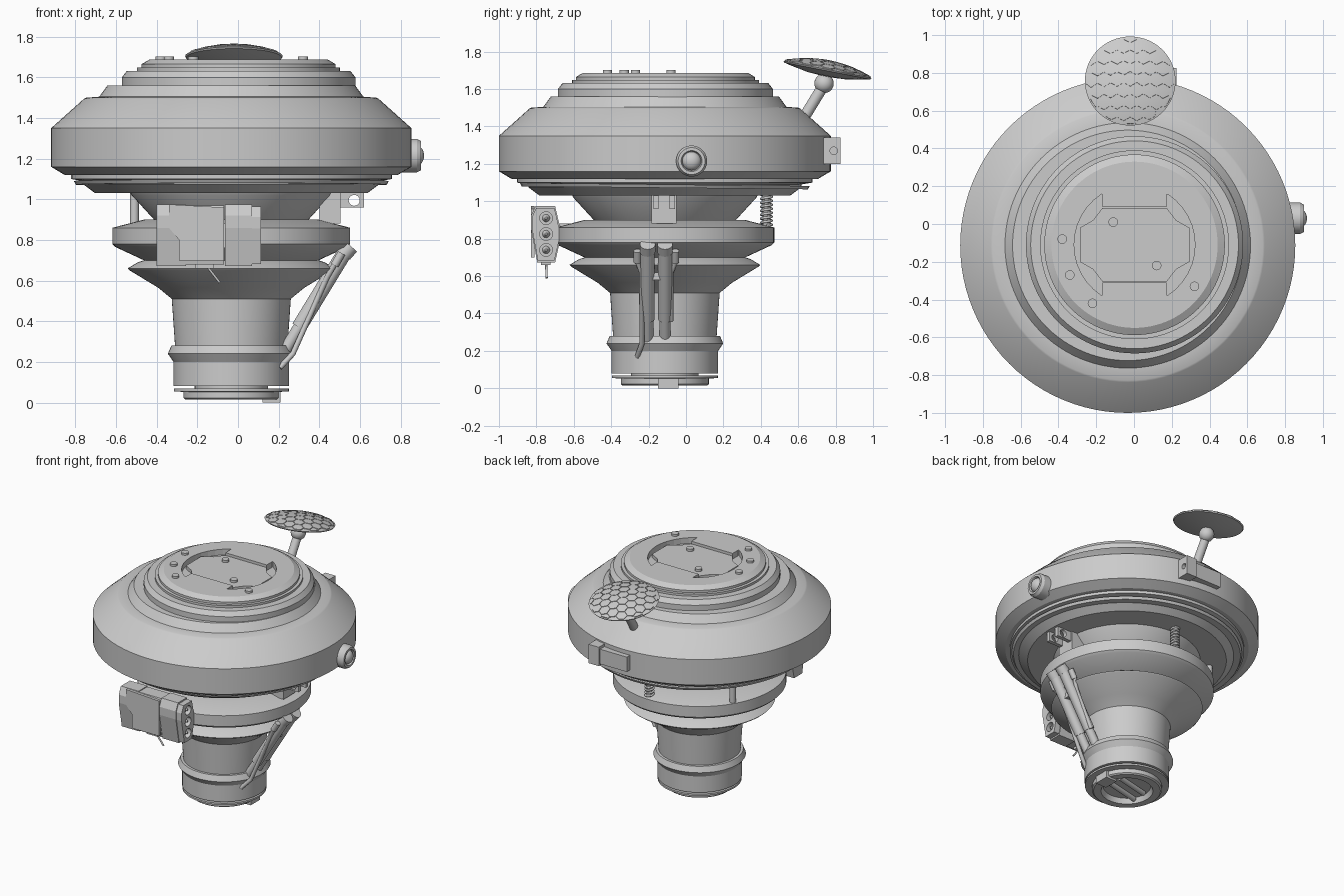
import bpy, bmesh
from math import sin, cos, pi, radians, sqrt
from mathutils import Vector, Matrix

if "Cube" in bpy.data.objects:
    bpy.data.objects.remove(bpy.data.objects["Cube"])

CX, CY = -0.033, -0.113
T = Matrix.Translation


def finish(name, bm, mat=Matrix(), smooth=True):
    bmesh.ops.remove_doubles(bm, verts=bm.verts, dist=1e-5)
    bmesh.ops.recalc_face_normals(bm, faces=bm.faces)
    bm.transform(mat)
    me = bpy.data.meshes.new(name)
    bm.to_mesh(me)
    bm.free()
    ob = bpy.data.objects.new(name, me)
    bpy.context.collection.objects.link(ob)
    if smooth:
        bpy.ops.object.select_all(action='DESELECT')
        ob.select_set(True)
        bpy.context.view_layer.objects.active = ob
        bpy.ops.object.shade_smooth_by_angle(angle=radians(25))
    return ob


def lathe(name, profile, mat=T((CX, CY, 0)), n=96):
    """Revolve (radius, height) points around local z."""
    bm = bmesh.new()
    rings = [[bm.verts.new((r * cos(2 * pi * i / n), r * sin(2 * pi * i / n), z)) for i in range(n)] if r > 0
             else [bm.verts.new((0, 0, z))] * n for r, z in profile]
    for a, b in zip(rings, rings[1:]):
        for i in range(n):
            j = (i + 1) % n
            vs = list(dict.fromkeys((a[i], a[j], b[j], b[i])))
            if len(vs) > 2:
                bm.faces.new(vs)
    return finish(name, bm, mat)


def prism(name, pts, depth, mat=Matrix()):
    """Extrude a 2D outline along local z."""
    bm = bmesh.new()
    f = bm.faces.new([bm.verts.new((x, y, 0)) for x, y in pts])
    ext = bmesh.ops.extrude_face_region(bm, geom=[f])['geom']
    bmesh.ops.translate(bm, vec=(0, 0, depth), verts=[v for v in ext if isinstance(v, bmesh.types.BMVert)])
    return finish(name, bm, mat, False)


def box(name, lo, hi):
    return prism(name, [(lo[0], lo[1]), (hi[0], lo[1]), (hi[0], hi[1]), (lo[0], hi[1])], hi[2] - lo[2], T((0, 0, lo[2])))


def rod(name, p, q, r, r2=None, n=24):
    p, q = Vector(p), Vector(q)
    d = q - p
    r2 = r if r2 is None else r2
    mat = T(p) @ d.to_track_quat('Z', 'Y').to_matrix().to_4x4()
    return lathe(name, [(0, 0), (r, 0), (r2, d.length), (0, d.length)], mat, n)


def pipe(name, pts, r, poly=True):
    cu = bpy.data.curves.new(name, 'CURVE')
    cu.dimensions = '3D'
    cu.bevel_depth, cu.bevel_resolution, cu.use_fill_caps = r, 3, True
    s = cu.splines.new('POLY')
    s.points.add(len(pts) - 1)
    for pt, c in zip(s.points, pts):
        pt.co = (*c, 1)
    ob = bpy.data.objects.new(name, cu)
    bpy.context.collection.objects.link(ob)
    return ob


def cut(ob, cutter):
    m = ob.modifiers.new('cut', 'BOOLEAN')
    m.operation, m.object, m.solver = 'DIFFERENCE', cutter, 'EXACT'
    cutter.hide_render = True
    cutter.hide_set(True)


# Main saucer body
lathe('upper_body', [(0, 1.56), (.61, 1.56), (.65, 1.505), (.715, 1.5), (.725, 1.495), (.887, 1.35), (.887, 1.16),
                     (.82, 1.12), (.79, 1.12), (.79, 1.1), (.73, 1.09), (.73, 1.075), (.67, 1.03), (0, 1.03)])
lathe('rim_plate', [(0, 1.09), (.775, 1.09), (.765, 1.072), (0, 1.072)],
      T((CX, CY, 1.08)) @ Matrix.Rotation(radians(-.6), 4, 'X') @ T((0, 0, -1.08)))

# Lower stem with flared collars
lathe('stem', [(0, 1.04), (.5, 1.04), (.49, 1.02), (.38, .9), (.43, .9), (.585, .86), (.585, .78), (.57, .765), (.43, .70),
               (.46, .69), (.51, .66), (.50, .65), (.36, .565), (.293, .51), (.277, .28), (.295, .28), (.312, .24),
               (.285, .2), (.285, .08), (.18, .08), (.18, .06), (0, .06)])
lathe('foot_disc', [(0, .068), (.283, .068), (.283, .055), (.235, .052), (.235, .022), (.225, .014), (.175, .014),
                    (.16, .05), (0, .05)])
box('foot_tab', (.12, -.15, 0), (.21, -.04, .06))
for dx in (-.05, .05):
    rod('foot_rail', (CX - .13, CY + dx - .03, .035), (CX + .13, CY + dx + .03, .035), .018)

# Stepped top cap with recessed hatch
top = lathe('top_cap', [(0, 1.5), (.575, 1.5), (.575, 1.6), (.55, 1.632), (.5, 1.632), (.5, 1.648), (.478, 1.648),
                        (.478, 1.665), (.44, 1.687), (0, 1.687)], T((.003, -.11, 0)))
half = [(.17, -.2), (.17, -.265)] + [(.32 * cos(a), .32 * sin(a)) for a in [radians(-57 + 9.5 * i) for i in range(13)]]
half += [(.17, .265), (.17, .2)]
cut(top, prism('hatch_cutter', half + [(-x, -y) for x, y in half], .1, T((.003, -.11, 1.645))))
oct_q = [(.17, -.195), (.22, -.13), (.29, -.09), (.29, .09), (.22, .13), (.17, .195)]
prism('hatch_panel', oct_q + [(-x, -y) for x, y in oct_q], .03, T((.003, -.11, 1.64)))
for x, y, z in ((-.38, -.08, 1.68), (-.34, -.27, 1.68), (-.22, -.42, 1.68), (.32, -.33, 1.68),
                (-.11, .01, 1.665), (.12, -.22, 1.665)):
    rod('top_bolt', (x, y, z), (x, y, z + .022), .025)

# Dish with raised hexagon tiles
DM = T((-.02, .755, 1.695)) @ Matrix.Rotation(radians(-11), 4, 'X')
R, H = .24, .055


def dome(r):
    return .01 + (H - .01) * (1 - (r / R) ** 2)


lathe('dish', [(0, -.03), (.1, -.024), (.2, -.006), (.235, .002), (R, .01)]
      + [(R * (1 - i / 8), dome(R * (1 - i / 8))) for i in range(1, 9)], DM, 64)
bm = bmesh.new()
s = .04
for i in range(-5, 6):
    for j in range(-5, 6):
        hx, hy = s * sqrt(3) * (i + j / 2), s * 1.5 * j
        if hx * hx + hy * hy > .245 ** 2:
            continue
        pts = []
        for k in range(6):
            v = Vector((hx + s * .93 * sin(k * pi / 3), hy + s * .93 * cos(k * pi / 3)))
            if v.length > .232:
                v *= .232 / v.length
            pts.append(v)
        c = sum(pts, Vector((0, 0))) / 6
        lo = [bm.verts.new((v.x, v.y, dome(v.length) - .003)) for v in pts]
        hi = [bm.verts.new((v.x, v.y, dome(v.length) + .005)) for v in pts]
        mid = bm.verts.new((c.x, c.y, dome(c.length) + .006))
        for k in range(6):
            m = (k + 1) % 6
            bm.faces.new((lo[k], lo[m], hi[m], hi[k]))
            bm.faces.new((hi[k], hi[m], mid))
finish('dish_tiles', bm, DM)
rod('dish_arm', (-.02, .62, 1.43), (-.02, .73, 1.61), .03)


def ball(name, c, r, sx=1):
    bm = bmesh.new()
    bmesh.ops.create_uvsphere(bm, u_segments=24, v_segments=16, radius=r)
    return finish(name, bm, T(c) @ Matrix.Diagonal((sx, 1, 1, 1)))


ball('dish_joint', (-.02, .738, 1.63), .052)

# Side lamp
lathe('lamp_housing', [(0, 0), (.083, 0), (.083, .07), (.072, .09), (.056, .09), (.05, .075), (0, .075)],
      T((.81, .03, 1.215)) @ Matrix.Rotation(pi / 2, 4, 'Y'), 40)
ball('lamp_lens', (.875, .03, 1.215), .051, .8)

# Rear equipment box
box('rear_box_bar', (-.08, .74, 1.21), (.16, .81, 1.32))
bracket = box('rear_box_end', (.14, .70, 1.2), (.225, .825, 1.34))
cut(bracket, rod('rear_hole_cutter', (.19, .79, 1.27), (.3, .79, 1.27), .02))

# Rocket pod: tapered section extruded along x
sec = [(-.805, .975), (-.70, .975), (-.673, .86), (-.673, .79), (-.70, .672), (-.795, .672), (-.83, .86), (-.83, .92)]
YZX = Matrix(((0, 0, 1, 0), (1, 0, 0, 0), (0, 1, 0, 0), (0, 0, 0, 1)))
for name, x0, x1, k in (('pod_rear', -.40, -.255, 1), ('pod_middle', -.26, -.07, .96),
                        ('pod_collar', -.065, .07, 1), ('pod_nose', .05, .113, .93)):
    pts = [(-.75 + (y + .75) * k, .823 + (z - .823) * k) for y, z in sec]
    ob = prism(name, pts, x1 - x0, T((x0, 0, 0)) @ YZX)
    if name == 'pod_nose':
        nose = ob
for z in (.91, .825, .74):
    cut(nose, rod('rocket_cutter', (.078, -.748, z), (.2, -.748, z), .034))
    rod('rocket_tip', (.07, -.748, z), (.108, -.748, z), .024, .006)
prism('pod_front_panel', [(-.34, .975), (-.34, .86), (-.29, .80), (-.29, .70), (-.07, .70), (-.07, .96)], .02,
      T((0, -.81, 0)) @ Matrix.Rotation(pi / 2, 4, 'X'))
box('pod_mount', (-.30, -.72, .76), (-.04, -.55, .88))
rod('pod_spike', (-.16, -.748, .68), (-.09, -.745, .59), .006)
box('pod_underplate', (-.21, -.775, .66), (-.12, -.725, .68))

# Twin slanted pistons with outer pipes, on the right side
for y, sgn in ((-.205, -1), (-.112, 1)):
    rod('piston_barrel', (.535, y, .755), (.30, y, .37), .037)
    rod('piston_sleeve', (.31, y, .385), (.235, y, .262), .03)
    rod('piston_cap', (.555, y, .77), (.52, y, .73), .041)
    end = [(.27, y + sgn * .03, .24), (.205, y + sgn * .055, .17)] if sgn < 0 else [(.31, y + sgn * .03, .36)]
    pipe('piston_pipe', [(.50, y + sgn * .055, .73), (.475, y + sgn * .055, .68), (.44, y + sgn * .032, .62)] + end, .014)
    rod('pipe_head', (.51, y + sgn * .055, .735), (.475, y + sgn * .055, .675), .02)
box('piston_brace', (.40, -.215, .58), (.46, -.10, .62))

# Lug bracket under the saucer
box('lug_base', (.40, -.185, .88), (.505, -.05, 1.035))
hole = rod('lug_cutter', (.572, -.3, .995), (.572, .1, .995), .027)
for y in (-.175, -.088):
    cut(box('lug', (.43, y, .96), (.62, y + .028, 1.032)), hole)

# Rear coil strut and left strut
rod('coil_core', (0, .43, .86), (0, .43, 1.04), .022)
pipe('coil_spring', [(.028 * cos(t * pi / 6), .43 + .028 * sin(t * pi / 6), .87 + .17 * t / 96) for t in range(97)], .007)
rod('left_strut', (-.51, .18, .84), (-.51, .18, 1.04), .022)
